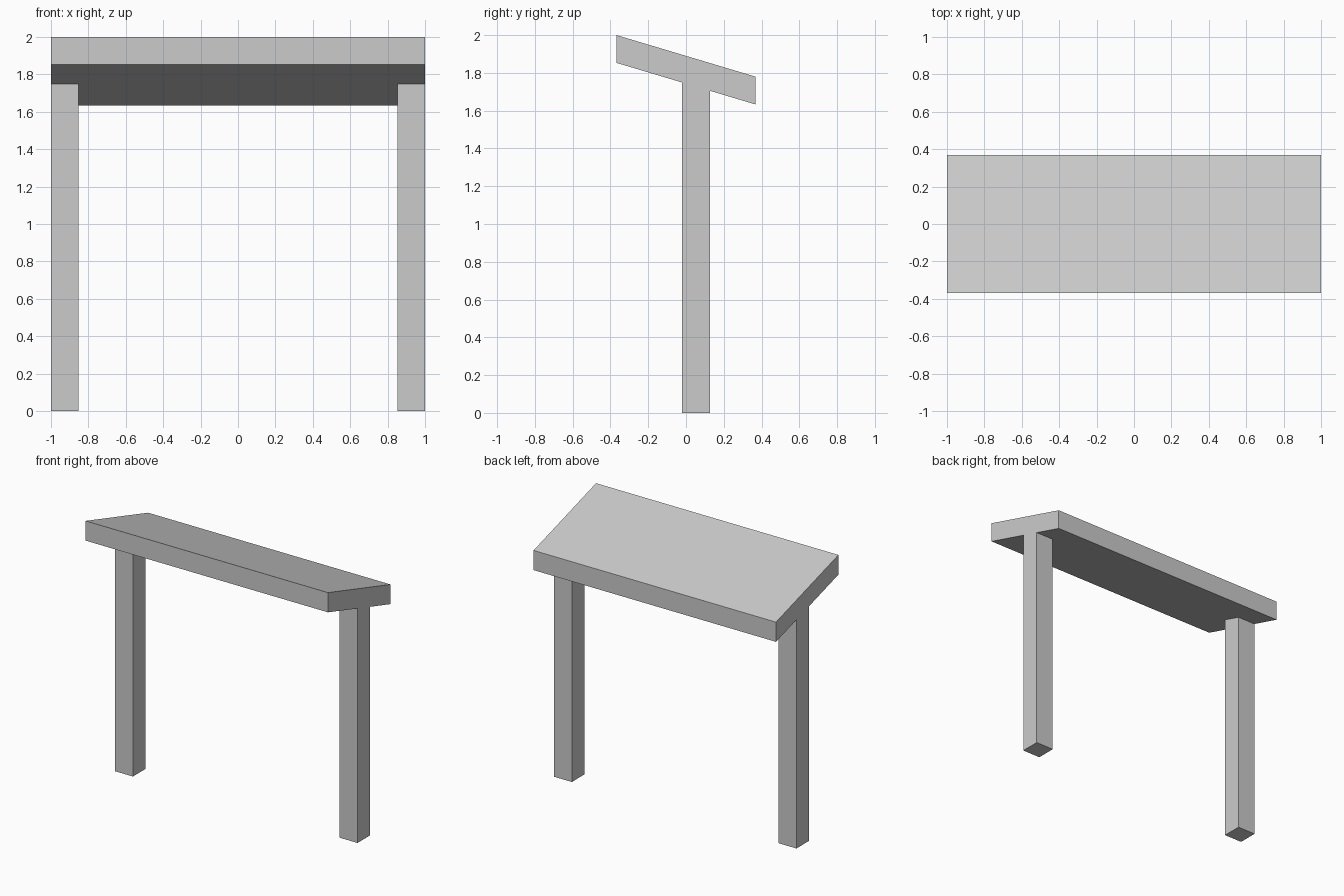
import bpy
import bmesh

if "Cube" in bpy.data.objects:
    bpy.data.objects.remove(bpy.data.objects["Cube"])


def extrude_profile(name, profile, x0, x1):
    """Extrude a closed (y, z) profile along x from x0 to x1."""
    bm = bmesh.new()
    face = bm.faces.new([bm.verts.new((x0, y, z)) for y, z in profile])
    geom = bmesh.ops.extrude_face_region(bm, geom=[face])["geom"]
    verts = [g for g in geom if isinstance(g, bmesh.types.BMVert)]
    bmesh.ops.translate(bm, verts=verts, vec=(x1 - x0, 0, 0))
    bmesh.ops.recalc_face_normals(bm, faces=bm.faces)
    mesh = bpy.data.meshes.new(name)
    bm.to_mesh(mesh)
    bm.free()
    obj = bpy.data.objects.new(name, mesh)
    bpy.context.collection.objects.link(obj)
    return obj


HALF_Y = 0.368
THICK = 0.147
FRONT_Z, BACK_Z = 2.0, 1.78


def underside(y):
    t = (y + HALF_Y) / (2 * HALF_Y)
    return FRONT_Z + (BACK_Z - FRONT_Z) * t - THICK


# Sloping slab top with vertical edges
extrude_profile("slanted_top", [
    (-HALF_Y, FRONT_Z - THICK), (HALF_Y, BACK_Z - THICK),
    (HALF_Y, BACK_Z), (-HALF_Y, FRONT_Z)], -1, 1)

# Square posts flush with the slab ends, cut to meet its underside
Y0, Y1 = -0.02, 0.127
post = [(Y0, 0), (Y1, 0), (Y1, underside(Y1)), (Y0, underside(Y0))]
for name, x0, x1 in (("left_leg", -1, -0.853), ("right_leg", 0.853, 1)):
    extrude_profile(name, post, x0, x1)
